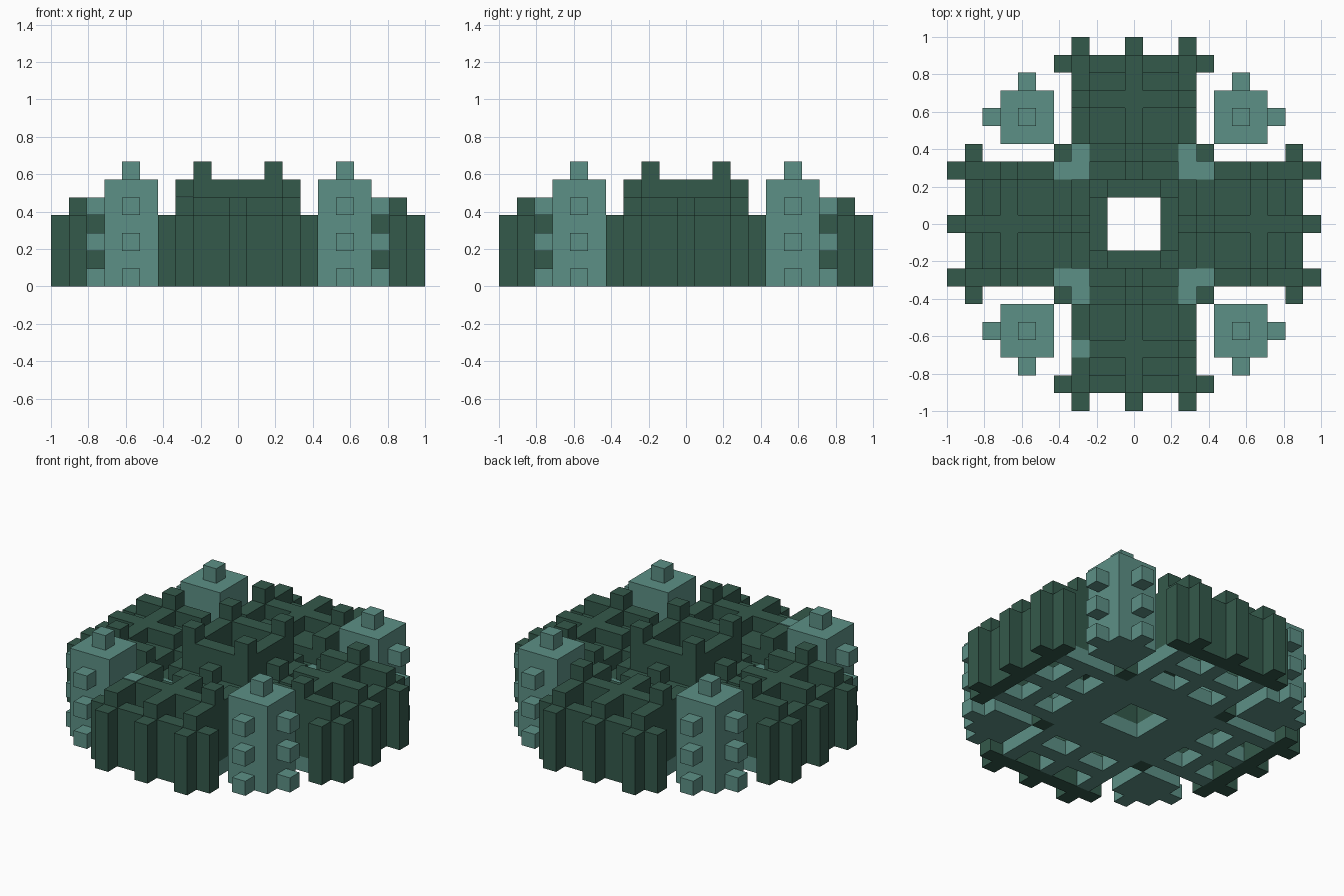
import bpy, bmesh
from mathutils import Matrix, Vector
from math import pi

U = 2 / 21  # one block

old = bpy.data.objects.get("Cube")
if old:
    bpy.data.objects.remove(old)


def material(name, rgb):
    m = bpy.data.materials.new(name)
    m.use_nodes = True
    m.diffuse_color = (*rgb, 1)
    m.node_tree.nodes["Principled BSDF"].inputs["Base Color"].default_value = (*rgb, 1)
    return m


TEAL = material("pale teal stone", (0.108, 0.28, 0.237))
DARK = material("dark green stone", (0.034, 0.1, 0.07))


def box(bm, x0, x1, y0, y1, z0, z1):
    """Box given in block units."""
    verts = bmesh.ops.create_cube(bm, size=1)["verts"]
    size = Vector((x1 - x0, y1 - y0, z1 - z0)) * U
    mid = Vector((x0 + x1, y0 + y1, z0 + z1)) * U / 2
    for v in verts:
        v.co = Vector(v.co * 1) * 1
        v.co = Vector((v.co.x * size.x, v.co.y * size.y, v.co.z * size.z)) + mid


def cells(bm, xa, xb, ya, yb, z0, z1):
    """Box covering a range of whole cells, inclusive."""
    box(bm, xa - .5, xb + .5, ya - .5, yb + .5, z0, z1)


def part(name, mat, fill, turns=range(4)):
    """Fill a mesh once and repeat it around the centre as separate parts."""
    bm = bmesh.new()
    fill(bm)
    mesh = bpy.data.meshes.new(name)
    bm.to_mesh(mesh)
    bm.free()
    mesh.materials.append(mat)
    for t in turns:
        ob = bpy.data.objects.new(f"{name}_{t + 1}", mesh)
        ob.matrix_world = Matrix.Rotation(t * pi / 2, 4, 'Z')
        bpy.context.collection.objects.link(ob)


# Corner towers with studs on the two outer sides and the top
def tower(bm):
    cells(bm, 5, 7, 5, 7, 0, 6)
    cells(bm, 6, 6, 6, 6, 6, 7)
    for z in (0, 2, 4):
        cells(bm, 6, 6, 8, 8, z, z + 1)
        cells(bm, 8, 8, 6, 6, z, z + 1)


# Open floor lattice and the inner corner walls
def floor(bm):
    box(bm, -1.5, 2.5, 1.5, 2.5, 0, 1)
    cells(bm, -2, 2, 3, 4, 0, 1)
    for x in (-3, 0, 3):
        cells(bm, x, x, 5, 8, 0, 1)
    for x in (-1.5, 1.5):
        box(bm, x - 1, x + 1, 6, 7, 0, 1)


def corner_wall(bm):
    cells(bm, 3, 3, 3, 4, 0, 3)
    cells(bm, 4, 4, 3, 3, 0, 3)


def corner_post(bm):
    cells(bm, 4, 4, 4, 4, 0, 4)


# End wall of each arm with its buttresses
def arm_end(bm):
    cells(bm, -4, 4, 9, 9, 0, 4)
    for x in (-3, 0, 3):
        cells(bm, x, x, 9, 9, 4, 5)
        cells(bm, x, x, 10, 10, 0, 4)


# Side and middle ribs running along each arm
def ribs(bm):
    for x in (-3, 3):
        cells(bm, x, x, 5, 8, 1, 5)
    cells(bm, 0, 0, 5, 8, 1, 5)
    cells(bm, 0, 0, 3, 3, 4, 5)
    cells(bm, 0, 0, 4, 4, 3, 4)


# Stepped roof between the ribs
def roof(bm):
    for k, top in ((8, 3), (7, 5), (6, 4), (5, 4), (4, 3), (3, 4)):
        cells(bm, -2, 2, k, k, 2, top)


# Raised ring around the central well, with corner horns
def ring(bm):
    box(bm, -1.5, 2.5, 1.5, 2.5, 1, 6)
    cells(bm, 2, 2, 2, 2, 6, 7)


def cap(x):
    return lambda bm: cells(bm, x, x, 7, 7, 5, 6)


def bare_patch(bm):
    box(bm, -3.5, -2.5, -7.5, -6.5, 5, 5.05)


part("tower", TEAL, tower)
part("floor", TEAL, floor)
part("corner_wall", TEAL, corner_wall)
part("corner_post", DARK, corner_post)
part("arm_end", DARK, arm_end)
part("arm_ribs", DARK, ribs)
part("arm_roof", DARK, roof)
part("central_ring", DARK, ring)
part("rib_cap_left", DARK, cap(-3))
# One cap is missing and shows the pale stone beneath
part("rib_cap_right", DARK, cap(3), (0, 1, 3))
part("bare_patch", TEAL, bare_patch, (0,))
